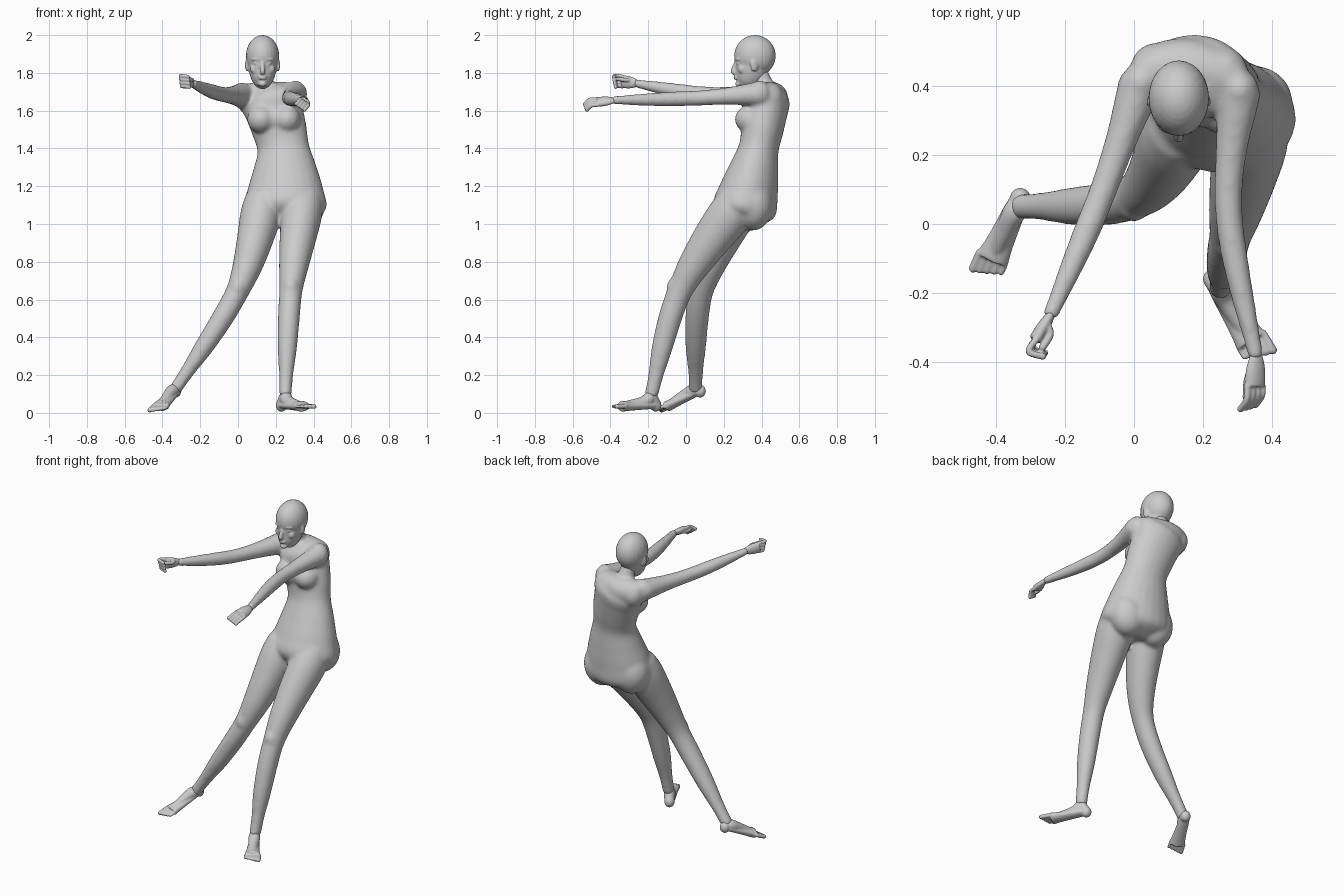
import bpy
import bmesh
import math
from mathutils import Vector, Matrix

cube = bpy.data.objects.get("Cube")
if cube:
    bpy.data.objects.remove(cube, do_unlink=True)

GREY = (0.6, 0.6, 0.6, 1)
skin = bpy.data.materials.new("plain grey")
skin.use_nodes = True
skin.diffuse_color = GREY
skin.node_tree.nodes["Principled BSDF"].inputs["Base Color"].default_value = GREY

RIGHTWARD = Vector((1, 0, 0))


def blob(bm, centre, size, turn=0.0):
    """Ellipsoid of muscle or flesh."""
    matrix = (Matrix.Translation(centre) @ Matrix.Rotation(turn, 4, "Z")
              @ Matrix.Diagonal((*size, 1)))
    bmesh.ops.create_uvsphere(bm, u_segments=24, v_segments=16, radius=1, matrix=matrix)


def catmull_rom(a, b, c, d, t):
    """Point on the smooth curve between b and c."""
    return b + 0.5 * t * (c - a + t * (2 * a - 5 * b + 4 * c - d + t * (3 * (b - c) + d - a)))


def sample(values, fraction):
    """Smoothly read a list of vectors at a fraction of its length."""
    last = len(values) - 1
    place = fraction * last
    i = min(int(place), last - 1)
    a, b, c, d = (values[min(max(n, 0), last)] for n in range(i - 1, i + 3))
    return catmull_rom(a, b, c, d, place - i)


def limb(bm, joints, widths, ratio=1.0, side=RIGHTWARD, sides=24):
    """Closed tube through joints; widths are spread evenly along it."""
    joints = [Vector(j) for j in joints]
    radii = [Vector((w, w * ratio)) for w in widths]
    steps = 4 * max(len(joints), len(radii))
    centres = [sample(joints, i / steps) for i in range(steps + 1)]
    rings = []
    for i, centre in enumerate(centres):
        tangent = (centres[min(i + 1, steps)] - centres[max(i - 1, 0)]).normalized()
        across = (side - tangent * tangent.dot(side)).normalized()
        depth = tangent.cross(across)
        wide, deep = sample(radii, i / steps)
        ring = []
        for k in range(sides):
            angle = math.tau * k / sides
            offset = across * wide * math.cos(angle) + depth * deep * math.sin(angle)
            ring.append(bm.verts.new(centre + offset))
        rings.append(ring)
    for low, high in zip(rings, rings[1:]):
        for k in range(sides):
            after = (k + 1) % sides
            bm.faces.new((low[k], low[after], high[after], high[k]))
    bm.faces.new(rings[0][::-1])
    bm.faces.new(rings[-1])


def digit(bm, joints, radius, side=RIGHTWARD):
    """Finger or toe with rounded ends."""
    limb(bm, joints, (radius, radius), side=side, sides=12)
    for end in (joints[0], joints[-1]):
        blob(bm, end, (radius, radius, radius))


def finish(bm, name, voxel, smoothing):
    """Fuse the overlapping shells into one smooth skin."""
    bmesh.ops.recalc_face_normals(bm, faces=bm.faces)
    mesh = bpy.data.meshes.new(name)
    bm.to_mesh(mesh)
    bm.free()
    mesh.materials.append(skin)
    obj = bpy.data.objects.new(name, mesh)
    bpy.context.collection.objects.link(obj)
    fuse = obj.modifiers.new("fuse", "REMESH")
    fuse.mode = "VOXEL"
    fuse.voxel_size = voxel
    fuse.use_smooth_shade = True
    relax = obj.modifiers.new("relax", "SMOOTH")
    relax.factor = 0.5
    relax.iterations = smoothing


def foot(name, ankle, heel, ball):
    """Foot from heel to ball under a sloping instep, with five toes."""
    bm = bmesh.new()
    ankle, heel, ball = Vector(ankle), Vector(heel), Vector(ball)
    forward = ball - heel
    across = forward.cross(Vector((0, 0, 1))).normalized()
    inward = across if heel.x < 0 else -across
    limb(bm, (heel, ball), (0.028, 0.034, 0.04, 0.048), 0.6, across)
    limb(bm, (ankle, heel.lerp(ball, 0.35) + Vector((0, 0, 0.02)), ball),
         (0.032, 0.034, 0.028, 0.022), 1, across)
    limb(bm, (ankle, heel), (0.031, 0.03), 1, across)
    blob(bm, heel, (0.03, 0.03, 0.034))
    for k in range(5):
        start = ball - inward * 0.02 * (k - 2)
        tip = start + forward * (0.26 - 0.03 * k)
        digit(bm, (start, tip), 0.013 - 0.001 * k, across)
    finish(bm, name, 0.005, 4)


def hand(name, wrist, forward, across, curl):
    """Palm, four curled fingers and a thumb reaching towards them."""
    bm = bmesh.new()
    wrist, forward, across, curl = (Vector(v) for v in (wrist, forward, across, curl))
    knuckles = wrist + forward * 0.09
    limb(bm, (wrist, knuckles), (0.02, 0.032, 0.034), 0.6, across)
    for k in range(4):
        base = knuckles + across * 0.018 * (k - 1.5)
        middle = base + forward * (0.04 - 0.004 * k)
        digit(bm, (base, middle, middle + curl * 0.045), 0.01)
    thumb = wrist + forward * 0.03 - across * 0.015
    bend = thumb + curl * 0.03 + forward * 0.03
    digit(bm, (thumb, bend, bend + forward * 0.045), 0.011)
    finish(bm, name, 0.004, 3)


# Torso and neck
body = bmesh.new()
pelvis, waist, collar = (0.25, 0.29, 1), (0.24, 0.385, 1.4), (0.15, 0.44, 1.72)
limb(body, (pelvis, waist, collar),
     (0.1, 0.215, 0.202, 0.168, 0.138, 0.145, 0.152, 0.155, 0.09), 0.77, Vector((1, -0.1, 0)))
limb(body, ((0.15, 0.45, 1.65), (0.13, 0.38, 1.82)), (0.08, 0.05, 0.047))

# Shoulder girdle, chest and seat
limb(body, ((0.01, 0.43, 1.68), (0.15, 0.46, 1.67), (0.31, 0.41, 1.69)),
     (0.055, 0.075, 0.08, 0.075, 0.055), side=Vector((0, 1, 0)))
blob(body, (0.19, 0.36, 1.56), (0.13, 0.08, 0.08))
for side in (-1, 1):
    blob(body, (0.245 + side * 0.1, 0.355, 1.1), (0.115, 0.105, 0.135))
    blob(body, (0.19 + side * 0.068, 0.34, 1.555), (0.074, 0.082, 0.075))

# Legs and feet share one shape on either side
for name, hip, knee, ankle, heel, ball in (
        ("left_foot", (0.35, 0.29, 1.13), (0.28, -0.03, 0.65), (0.25, -0.185, 0.09),
         (0.23, -0.16, 0.04), (0.34, -0.34, 0.035)),
        ("right_foot", (0.14, 0.29, 1.13), (0, 0.08, 0.65), (-0.335, 0.05, 0.12),
         (-0.33, 0.075, 0.115), (-0.41, -0.1, 0.035))):
    limb(body, (hip, knee, ankle),
         (0.102, 0.108, 0.097, 0.08, 0.062, 0.058, 0.051, 0.037, 0.034), 1.08)
    blob(body, hip, (0.1, 0.105, 0.09))
    blob(body, Vector(knee) + Vector((0, -0.04, 0.01)), (0.04, 0.033, 0.055))
    foot(name, ankle, heel, ball)

# Arms and shoulders share one shape on either side
for root, shoulder, elbow, wrist in (
        ((0.26, 0.44, 1.67), (0.305, 0.39, 1.69), (0.275, 0.03, 1.665), (0.355, -0.39, 1.655)),
        ((0.06, 0.45, 1.66), (0.02, 0.41, 1.68), (-0.1, 0.07, 1.69), (-0.245, -0.27, 1.745))):
    blob(body, root, (0.07, 0.075, 0.08))
    blob(body, shoulder, (0.057, 0.06, 0.07))
    limb(body, (shoulder, elbow, wrist),
         (0.065, 0.058, 0.048, 0.042, 0.04, 0.039, 0.034, 0.027, 0.023))
finish(body, "body", 0.009, 16)

# Skull and jaw
head = bmesh.new()
middle = 0.13
blob(head, (middle, 0.365, 1.89), (0.088, 0.11, 0.11))
limb(head, ((middle, 0.36, 1.88), (middle, 0.34, 1.8), (middle, 0.3, 1.73)),
     (0.08, 0.076, 0.07, 0.054, 0.027), 1.2)

# Nose, lips and chin
limb(head, ((middle, 0.268, 1.865), (middle, 0.25, 1.81), (middle, 0.265, 1.8)),
     (0.008, 0.014, 0.012))
for height in (1.77, 1.78):
    blob(head, (middle, 0.265, height), (0.022, 0.012, 0.006))
blob(head, (middle, 0.28, 1.742), (0.022, 0.02, 0.016))

# Brows, eyes, cheeks and ears
for side in (-1, 1):
    slant = side * 0.35
    blob(head, (middle + side * 0.034, 0.276, 1.872), (0.028, 0.014, 0.007), slant)
    blob(head, (middle + side * 0.033, 0.279, 1.85), (0.016, 0.012, 0.009), slant)
    blob(head, (middle + side * 0.042, 0.295, 1.82), (0.024, 0.02, 0.025))
    blob(head, (middle + side * 0.081, 0.362, 1.842), (0.01, 0.022, 0.036), slant)
finish(head, "head", 0.005, 5)

# Hands: the left one open, the right one pinching
hand("left_hand", (0.355, -0.38, 1.655), (-0.05, -1, -0.1), (0.8, 0, -0.6), (-0.4, -0.6, -0.5))
hand("right_hand", (-0.24, -0.26, 1.745), (-0.5, -0.85, 0.1), (0, 0, -1), (0.9, -0.3, -0.1))
